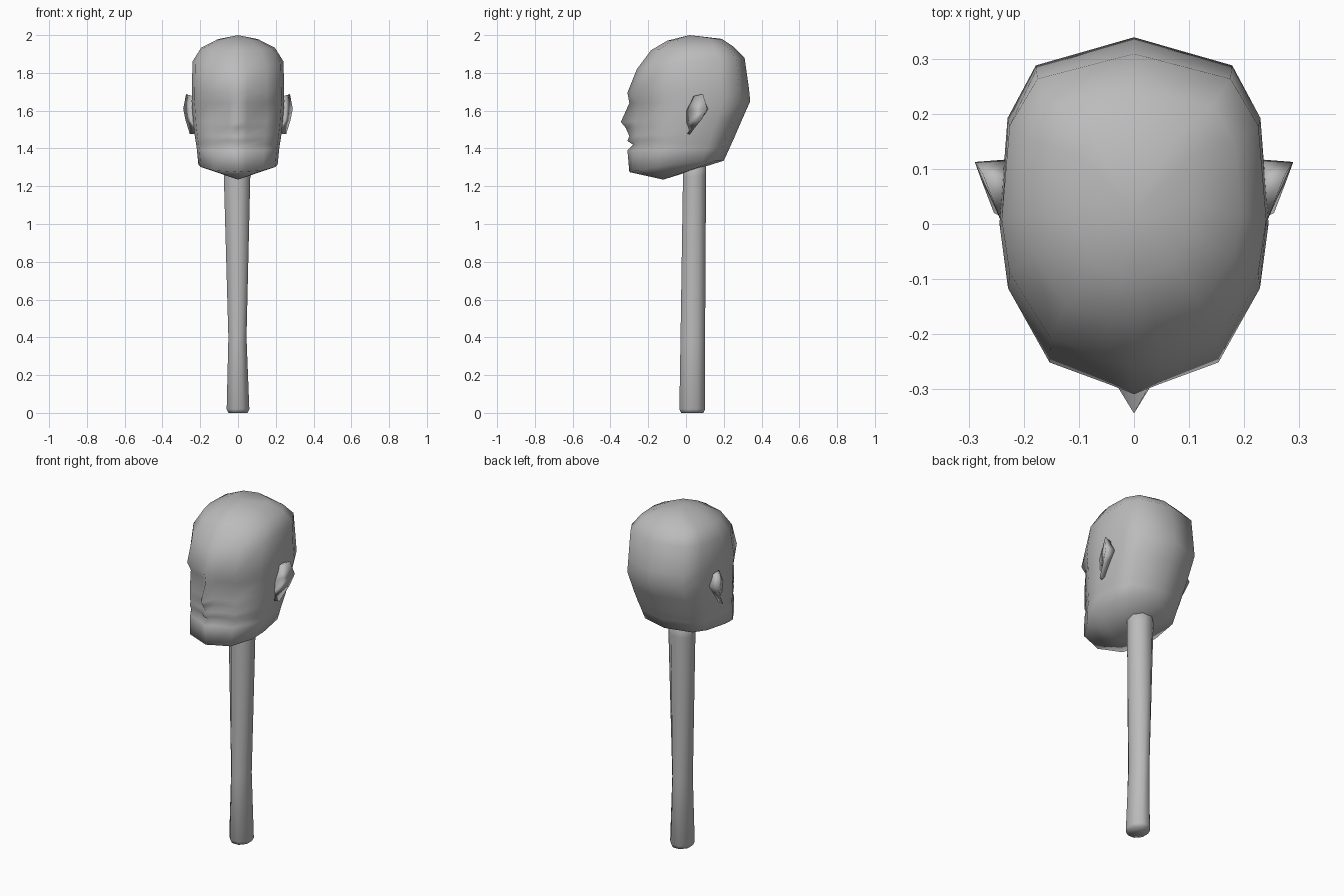
import bpy
import bmesh
import math

cube = bpy.data.objects.get("Cube")
if cube:
    bpy.data.objects.remove(cube)

grey = bpy.data.materials.new("plain grey")
grey.use_nodes = True
tone = (0.5, 0.5, 0.5, 1)
grey.diffuse_color = tone
grey.node_tree.nodes["Principled BSDF"].inputs["Base Color"].default_value = tone


def finish(bm, name):
    bmesh.ops.recalc_face_normals(bm, faces=bm.faces)
    mesh = bpy.data.meshes.new(name)
    bm.to_mesh(mesh)
    bm.free()
    mesh.materials.append(grey)
    for face in mesh.polygons:
        face.use_smooth = True
    obj = bpy.data.objects.new(name, mesh)
    bpy.context.collection.objects.link(obj)
    return obj


def bridge(bm, rings, closed=True):
    for low, high in zip(rings, rings[1:]):
        count = len(low)
        for i in range(count if closed else count - 1):
            j = (i + 1) % count
            bm.faces.new((low[i], low[j], high[j], high[i]))


def fan(bm, ring, tip):
    apex = bm.verts.new(tip)
    for i, vert in enumerate(ring):
        bm.faces.new((vert, ring[(i + 1) % len(ring)], apex))


# Head outline: share of half width, share of depth from front to back
outline = [(0.2, 0.03), (0.63, 0.09), (0.94, 0.3), (1, 0.47), (0.94, 0.77), (0.73, 0.92)]

# Head levels: front z, back z, half width, front y, back y, centre bulge, eye inset
levels = [
    (1.275, 1.335, 0.21, -0.3, 0.2, 0, 0),
    (1.39, 1.4, 0.218, -0.295, 0.23, 0.015, 0),
    (1.42, 1.43, 0.222, -0.28, 0.243, 0, 0),
    (1.44, 1.45, 0.226, -0.29, 0.253, 0.02, 0),
    (1.465, 1.48, 0.23, -0.285, 0.265, 0.015, 0),
    (1.51, 1.52, 0.235, -0.285, 0.283, 0.035, 0),
    (1.54, 1.56, 0.238, -0.285, 0.3, 0.06, 0),
    (1.64, 1.65, 0.245, -0.3, 0.34, 0, 0.025),
    (1.695, 1.72, 0.244, -0.31, 0.333, 0, 0),
    (1.82, 1.88, 0.241, -0.26, 0.31, 0, 0),
    (1.92, 1.94, 0.195, -0.185, 0.25, 0, 0),
    (1.97, 1.98, 0.11, -0.1, 0.19, 0, 0),
]


def head_ring(bm, level):
    z0, z1, width, front, back, bulge, inset = level

    def point(u, v, shift=0):
        height = z0 + (z1 - z0) * math.sin(v * math.pi / 2)
        return bm.verts.new((u * width, front + (back - front) * v + shift, height))

    half = [(u, v, inset if i < 2 else 0) for i, (u, v) in enumerate(outline)]
    ring = [point(0, 0, -bulge)]
    ring += [point(*p) for p in half]
    ring.append(point(0, 1))
    ring += [point(-u, v, s) for u, v, s in reversed(half)]
    return ring


head = bmesh.new()
rings = [head_ring(head, level) for level in levels]
bridge(head, rings)
fan(head, rings[0], (0, -0.12, 1.235))
fan(head, rings[-1], (0, 0.02, 2))
finish(head, "head")

# Ears: wedges running from front root to outer rim to back root
ear_rows = [
    [(0.215, 0, 1.48), (0.255, 0.02, 1.475), (0.215, 0.03, 1.49)],
    [(0.235, 0, 1.54), (0.278, 0.08, 1.55), (0.225, 0.08, 1.56)],
    [(0.24, 0, 1.6), (0.29, 0.113, 1.61), (0.225, 0.118, 1.61)],
    [(0.235, 0.03, 1.675), (0.275, 0.09, 1.688), (0.225, 0.09, 1.67)],
]
for side, name in ((1, "left_ear"), (-1, "right_ear")):
    ear = bmesh.new()
    rows = [[ear.verts.new((side * x, y, z)) for x, y, z in row] for row in ear_rows]
    bridge(ear, rows)
    ear.faces.new(rows[0])
    ear.faces.new(rows[-1])
    finish(ear, name)

# Neck post: centre x, centre y, radius x, radius y, height
stations = [
    (0, 0.033, 0.05, 0.058, 0),
    (0, 0.033, 0.06, 0.068, 0.02),
    (-0.003, 0.036, 0.048, 0.065, 0.4),
    (-0.005, 0.045, 0.07, 0.061, 1.25),
    (-0.005, 0.045, 0.07, 0.061, 1.36),
]
post = bmesh.new()
rings = []
for cx, cy, rx, ry, z in stations:
    angles = [math.tau * (i + 0.5) / 8 for i in range(8)]
    grow = 1 / math.cos(math.pi / 8)
    rings.append([post.verts.new((cx + rx * grow * math.cos(a), cy + ry * grow * math.sin(a), z))
                  for a in angles])
bridge(post, rings)
post.faces.new(rings[0])
post.faces.new(rings[-1])
finish(post, "neck_post")
